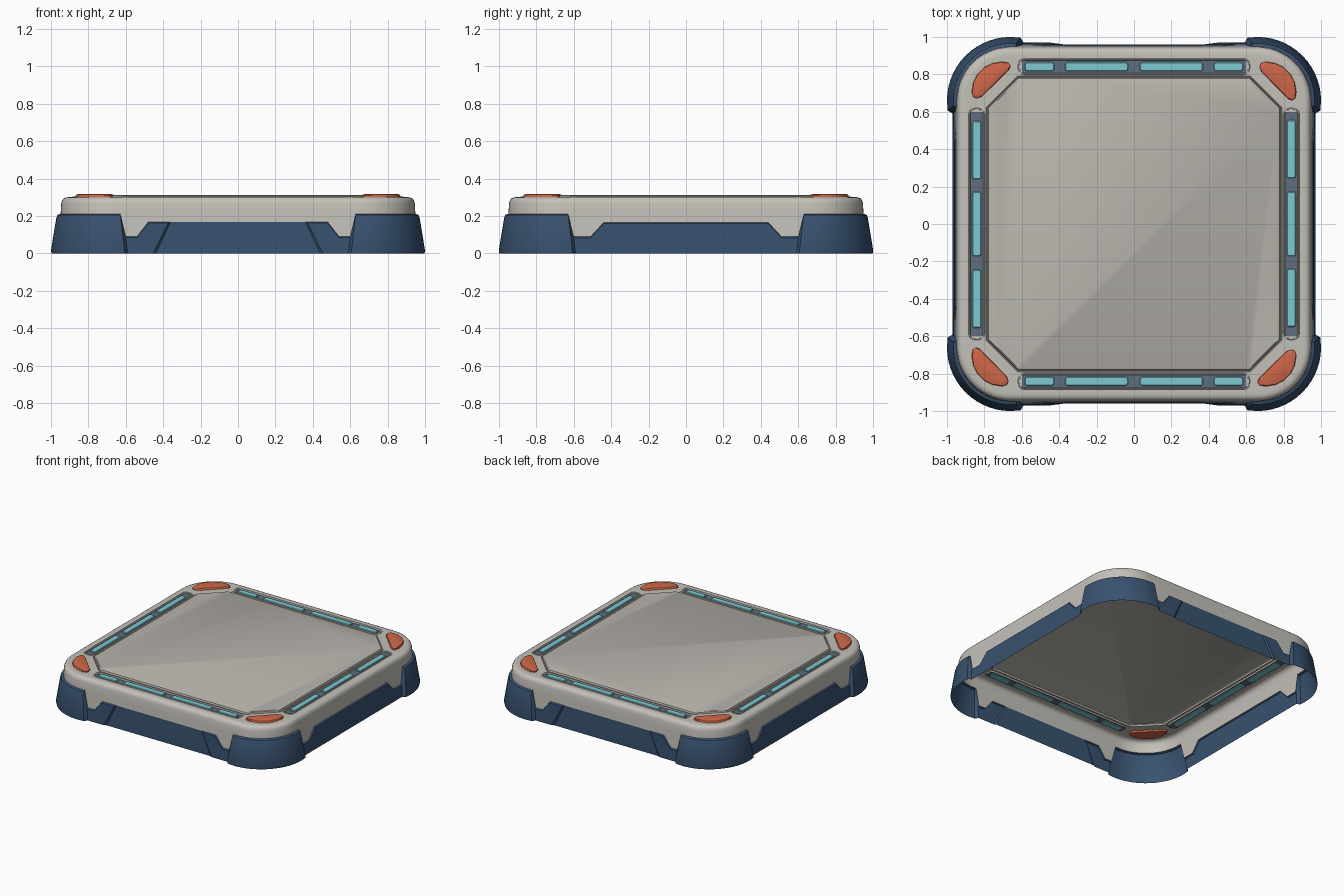
import bpy, bmesh, math

if "Cube" in bpy.data.objects:
    bpy.data.objects.remove(bpy.data.objects["Cube"])


def material(name, rgb):
    m = bpy.data.materials.new(name)
    m.diffuse_color = (*rgb, 1)
    m.use_nodes = True
    m.node_tree.nodes["Principled BSDF"].inputs["Base Color"].default_value = m.diffuse_color
    return m


BODY = material("warm_grey_shell", (0.55, 0.53, 0.485))
PANEL = material("panel_grey", (0.48, 0.46, 0.42))
BLUE = material("navy_blue", (0.04, 0.084, 0.16))
SLATE = material("slate_blue", (0.115, 0.155, 0.21))
CYAN = material("light_cyan", (0.205, 0.58, 0.65))
ORANGE = material("orange", (0.63, 0.135, 0.066))


def turn(x, y, z, k):
    """Rotate a point by k quarter turns about z."""
    for _ in range(k):
        x, y = -y, x
    return x, y, z


def loft(name, loops, mats, top=True, bottom=False, skip=None, cap_mat=0):
    """Skin a stack of closed loops, optionally capped."""
    bm = bmesh.new()
    rings = [[bm.verts.new(p) for p in loop] for loop in loops]
    n = len(rings[0])
    for r in range(len(rings) - 1):
        for i in range(n):
            if skip and skip(r, i, (i + 1) % n):
                continue
            j = (i + 1) % n
            bm.faces.new((rings[r][i], rings[r][j], rings[r + 1][j], rings[r + 1][i]))
    if top:
        bm.faces.new(rings[-1]).material_index = cap_mat
    if bottom:
        bm.faces.new(rings[0][::-1])
    bmesh.ops.remove_doubles(bm, verts=bm.verts, dist=1e-5)
    me = bpy.data.meshes.new(name)
    bm.to_mesh(me)
    bm.free()
    for m in mats:
        me.materials.append(m)
    ob = bpy.data.objects.new(name, me)
    bpy.context.collection.objects.link(ob)
    bpy.ops.object.select_all(action='DESELECT')
    ob.select_set(True)
    bpy.context.view_layer.objects.active = ob
    bpy.ops.object.shade_smooth_by_angle(angle=math.radians(32))
    return ob


# Perimeter columns: (side, t at floor, t at trim edge, trim height, bulge, corner angle)
S, R, ARC = 0.66, 0.30, 14
GUARD = [(0.59, 0.60, 0.09, 0.010), (0.605, 0.63, 0.212, 0.036), (0.66, 0.66, 0.212, 0.04)]
SIDE_X = [(0.15, 0.15, 0.165, 0.010), (0.44, 0.44, 0.165, 0.010), (0.51, 0.51, 0.09, 0.010)] + GUARD
SIDE_Y = [(0.44, 0.36, 0.168, 0.0), (0.455, 0.37, 0.168, 0.010),
          (0.49, 0.48, 0.168, 0.010), (0.55, 0.54, 0.09, 0.010)] + GUARD
cols = []
for k in range(4):
    half = SIDE_Y if k % 2 else SIDE_X
    for a, b, h, o in half[::-1]:
        cols.append((k, -a, -b, h, o, 0))
    for a, b, h, o in half:
        cols.append((k, a, b, h, o, 0))
    for i in range(1, ARC):
        cols.append((k, 0, 0, 0.212, 0.04, i / ARC))


def wall(c, d, z):
    """Point on the rounded square outline, pushed out by d."""
    k, a, b, h, _, f = c
    if f:
        w = f * math.pi / 2
        return turn(S + (R + d) * math.cos(w), S + (R + d) * math.sin(w), z, k)
    return turn(S + R + d, a + (b - a) * min(z / h, 1), z, k)


def octagon(c, r, z):
    """Point on the chamfered inner outline of half width r."""
    k, _, b, _, _, f = c
    if f:
        return turn(r + (0.62 - r) * f, 0.62 + (r - 0.62) * f, z, k)
    return turn(r, max(-0.62, min(0.62, b)), z, k)


def slope(z):
    return -0.055 * z


# Blue skirt with raised side panels and bulging corner guards
loft("skirt_and_corner_guards", [
    [wall(c, c[4] * 0.93, 0) for c in cols],
    [wall(c, c[4], 0.015) for c in cols],
    [wall(c, slope(c[3]) + min(c[4], 0.023), c[3] - 0.022) for c in cols],
    [wall(c, slope(c[3]) + min(c[4], 0.017), c[3] - 0.006) for c in cols],
    [wall(c, slope(c[3]), c[3]) for c in cols]], [BLUE], top=False)


# Upper shell with four slot openings in the rim
def is_slot(r, i, j):
    return r == 7 and all(cols[q][5] == 0 and abs(cols[q][2]) < 0.61 for q in (i, j)) \
        and cols[i][0] == cols[j][0]


loft("upper_shell",
     [[wall(c, slope(c[3]), c[3]) for c in cols]]
     + [[wall(c, d, z) for c in cols] for d, z in
        ((-0.012, 0.22), (-0.015, 0.268), (-0.019, 0.283), (-0.027, 0.294), (-0.040, 0.300),
         (-0.055, 0.301), (-0.078, 0.301))]
     + [[octagon(c, r, 0.301) for c in cols] for r in (0.802, 0.792)],
     [BODY], top=False, skip=is_slot)

# Raised centre panel with a fine groove around it
loft("centre_panel", [[octagon(c, r, z) for c in cols] for r, z in
                      ((0.792, 0.301), (0.788, 0.296), (0.782, 0.296), (0.778, 0.308),
                       (0.770, 0.312))], [PANEL])


def rounded(cx, cy, hx, hy, r, z, k):
    """Rounded rectangle loop, turned to side k."""
    pts = []
    for q in range(4):
        sx, sy = ((1, 1), (-1, 1), (-1, -1), (1, -1))[q]
        for i in range(6):
            w = (q + i / 5) * math.pi / 2
            pts.append(turn(cx + sx * (hx - r) + r * math.cos(w),
                            cy + sy * (hy - r) + r * math.sin(w), z, k))
    return pts


# Light channels and light segments on each side
LIGHTS_X = [(-0.395, 0.155), (0, 0.172), (0.4, 0.155)]
LIGHTS_Y = [(-0.505, 0.078), (-0.2, 0.168), (0.2, 0.168), (0.505, 0.078)]
for k, side in enumerate(("right", "back", "left", "front")):
    mid = 0.841
    loft(side + "_channel_lip", [
        rounded(mid, 0, 0.044 - e, 0.62 - e, 0.034 - e, z, k) for e, z in
        ((0, 0.300), (0.002, 0.305), (0.008, 0.305), (0.010, 0.293))], [BODY], top=False)
    loft(side + "_channel_floor", [
        rounded(mid, 0, 0.034 - e, 0.61 - e, 0.024 - e, 0.293, k) for e in (0, 0.004)], [SLATE])
    for c, h in (LIGHTS_Y if k % 2 else LIGHTS_X):
        loft(side + "_light", [
            rounded(mid, c, 0.024 - e, h - e, 0.012 - e, z, k) for e, z in
            ((0, 0.288), (0, 0.299), (0.004, 0.303))], [CYAN], bottom=True)

# Orange corner lamps
LAMP = [(0.825, 0.668), (0.845, 0.660), (0.863, 0.672), (0.868, 0.705), (0.860, 0.755),
        (0.838, 0.800), (0.800, 0.838), (0.755, 0.860), (0.705, 0.868), (0.680, 0.860),
        (0.672, 0.843), (0.680, 0.815)]
for k, corner in enumerate(("back_right", "back_left", "front_left", "front_right")):
    loft(corner + "_lamp", [
        [turn(0.785 + (x - 0.785) * s, 0.785 + (y - 0.785) * s, z, k) for x, y in LAMP]
        for s, z in ((1, 0.288), (1, 0.310), (0.95, 0.315), (0.85, 0.317))],
        [ORANGE], bottom=True)
